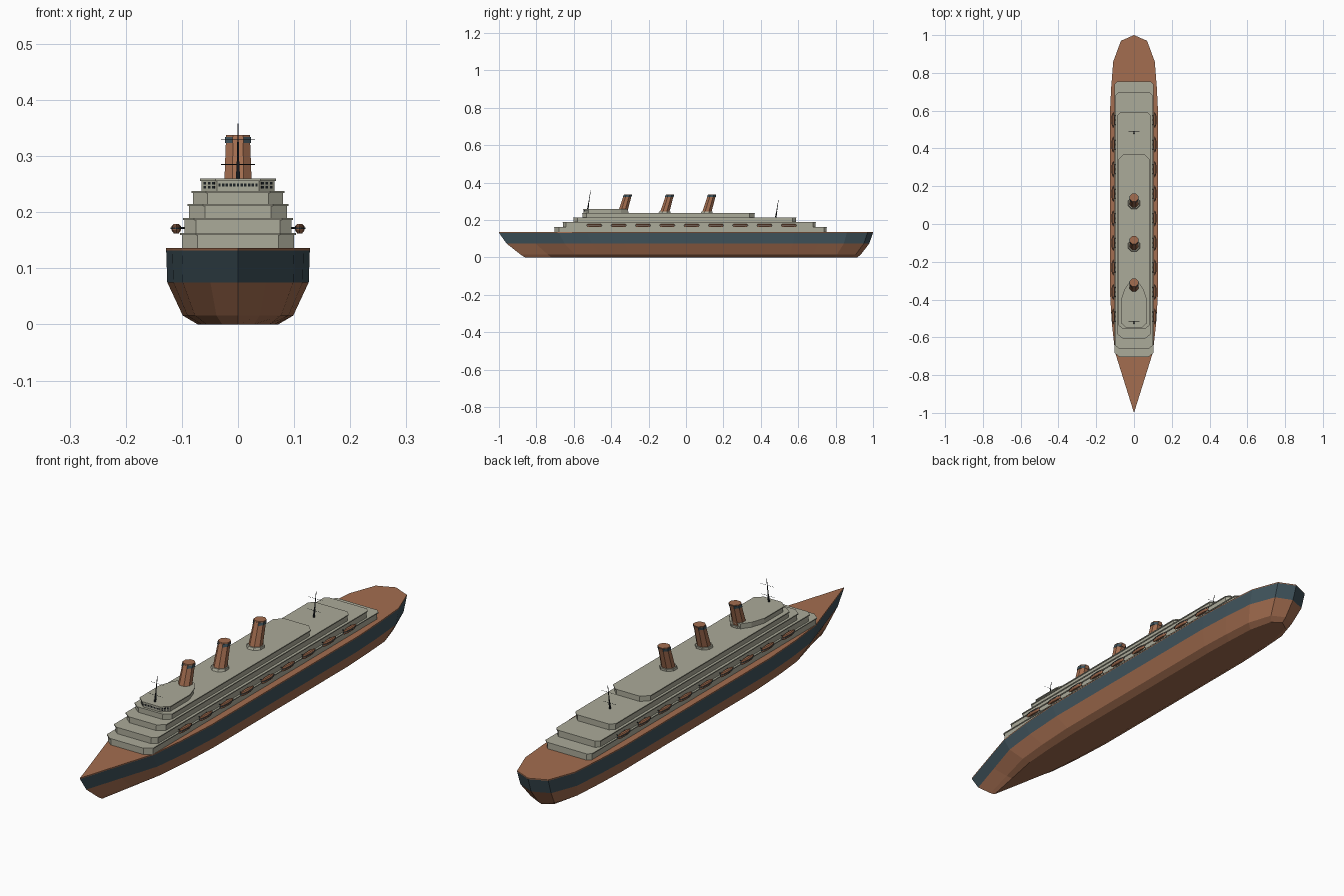
import bpy
import bmesh
from math import pi, atan2
from mathutils import Vector, Matrix

cube = bpy.data.objects.get("Cube")
if cube:
    bpy.data.objects.remove(cube)


def material(name, rgb):
    m = bpy.data.materials.new(name)
    m.use_nodes = True
    m.diffuse_color = (*rgb, 1)
    m.node_tree.nodes["Principled BSDF"].inputs["Base Color"].default_value = (*rgb, 1)
    return m


BROWN = material("red brown", (0.37, 0.155, 0.08))
NAVY = material("dark slate blue", (0.05, 0.085, 0.105))
GREY = material("warm grey", (0.41, 0.405, 0.32))
BLACK = material("near black", (0.012, 0.015, 0.018))


def finish(bm, name, *mats):
    bmesh.ops.recalc_face_normals(bm, faces=bm.faces)
    mesh = bpy.data.meshes.new(name)
    bm.to_mesh(mesh)
    bm.free()
    for m in mats:
        mesh.materials.append(m)
    ob = bpy.data.objects.new(name, mesh)
    bpy.context.collection.objects.link(ob)
    return ob


def loft(bm, rings):
    """Skin a stack of equal closed rings and cap both ends."""
    loops = [[bm.verts.new(p) for p in ring] for ring in rings]
    n = len(loops[0])
    for a, b in zip(loops, loops[1:]):
        for i in range(n):
            j = (i + 1) % n
            bm.faces.new((a[i], a[j], b[j], b[i]))
    bm.faces.new(loops[0][::-1])
    bm.faces.new(loops[-1])


def mirrored(half):
    """Close a bow-to-stern half outline across the centreline."""
    return half + [(-x, y) for x, y in reversed(half) if x > 0]


def rod(bm, start, end, r1, r2, sides=6):
    a, b = Vector(start), Vector(end)
    turn = (b - a).to_track_quat('Z', 'Y').to_matrix().to_4x4()
    bmesh.ops.create_cone(bm, cap_ends=True, segments=sides, radius1=r1, radius2=r2,
                          depth=(b - a).length,
                          matrix=Matrix.Translation((a + b) / 2) @ turn)


def box(bm, centre, size, angle=0):
    bmesh.ops.create_cube(bm, size=1, matrix=Matrix.Translation(centre)
                          @ Matrix.Rotation(angle, 4, 'Z') @ Matrix.Diagonal((*size, 1)))


# Hull: deck outline narrowed and shortened towards the keel
deck = mirrored([(0, -1), (0.05, -0.84), (0.1, -0.68), (0.117, -0.53), (0.128, -0.35),
                 (0.128, 0.58), (0.121, 0.72), (0.11, 0.86), (0.069, 0.97), (0, 1)])


def hull_ring(z, width, bow, stern):
    middle, half = (bow + stern) / 2, (stern - bow) / 2
    return [(x * width, middle + y * half, z) for x, y in deck]


bm = bmesh.new()
loft(bm, [hull_ring(0, 0.56, -0.86, 0.915), hull_ring(0.016, 0.77, -0.885, 0.935),
          hull_ring(0.075, 0.985, -0.96, 0.98), hull_ring(0.132, 1, -1, 1),
          hull_ring(0.136, 1, -1, 1)])
for f in bm.faces:
    f.material_index = int(0.08 < f.calc_center_median().z < 0.132)
finish(bm, "hull", BROWN, NAVY)


# Superstructure: stepped decks with cut corners and a thin overhanging roof
def tier(name, half, z0, z1):
    lip = 0.004
    bm = bmesh.new()
    middle = (half[0][1] + half[-1][1]) / 2
    wall = [(x - 0.003, y - 0.003 * (1 if y > middle else -1)) for x, y in half]
    loft(bm, [[(x, y, z) for x, y in mirrored(wall)] for z in (z0, z1 - lip)])
    loft(bm, [[(x, y, z) for x, y in mirrored(half)] for z in (z1 - lip, z1)])
    finish(bm, name, GREY)
    return wall


def cut_corners(width, front, back, cf, cb):
    return [(width - cf, front), (width, front + cf * 0.8),
            (width, back - cb), (width - cb, back)]


tier("first_deck", cut_corners(0.103, -0.705, 0.755, 0.028, 0.014), 0.13, 0.163)
tier("second_deck", cut_corners(0.098, -0.66, 0.695, 0.02, 0.014), 0.163, 0.19)
tier("third_deck", cut_corners(0.09, -0.605, 0.59, 0.028, 0.018), 0.19, 0.215)
tier("fourth_deck", cut_corners(0.083, -0.557, 0.37, 0.026, 0.028), 0.215, 0.238)
bridge = tier("bridge", [(0.04, -0.55), (0.068, -0.525), (0.068, -0.4),
                         (0.05, -0.345), (0.025, -0.31)], 0.238, 0.26)

# Bridge windows: thin plates along the front and the angled corners
bm = bmesh.new()
(ax, ay), (bx, by) = bridge[:2]
for i in range(11):
    box(bm, (-0.033 + i * 0.0066, ay, 0.2485), (0.0042, 0.002, 0.006))
for side in (-1, 1):
    for t in (0.22, 0.5, 0.78):
        for z in (0.2445, 0.2515):
            box(bm, (side * (ax + (bx - ax) * t), ay + (by - ay) * t, z),
                (0.006, 0.002, 0.0042), side * atan2(by - ay, bx - ax))
finish(bm, "bridge_windows", BLACK)


# Funnels: raked, eight sided, with a dark band, a cap and a grey base collar
def funnel(name, y, base, top):
    def ring(z, r):
        shift = 0.03 * (z - base) / (top - base)
        circle = [Matrix.Rotation(2 * pi * (i + 0.5) / 8, 3, 'Z') @ Vector((r, 0, 0))
                  for i in range(8)]
        return [p + Vector((0, y + shift, z)) for p in circle]

    bm = bmesh.new()
    loft(bm, [ring(base, 0.027), ring(top - 0.015, 0.0235)])
    loft(bm, [ring(top - 0.004, 0.0235), ring(top, 0.0235)])
    loft(bm, [ring(top - 0.015, 0.025), ring(top - 0.004, 0.025)])
    for f in bm.faces:
        f.material_index = int(top - 0.0151 < f.calc_center_median().z < top - 0.0039
                               and max(abs(v.co.x) for v in f.verts) > 0.0226)
    finish(bm, name, BROWN, NAVY)
    bm = bmesh.new()
    loft(bm, [ring(base, 0.034), ring(base + 0.009, 0.032)])
    finish(bm, name + "_collar", GREY)


funnel("front_funnel", -0.34, 0.238, 0.338)
funnel("middle_funnel", -0.115, 0.238, 0.338)
funnel("rear_funnel", 0.11, 0.238, 0.338)

# Masts with two thin crossbars
for name, y, z in (("front_mast", -0.525, 0.26), ("rear_mast", 0.48, 0.215)):
    bm = bmesh.new()
    rod(bm, (0, y, z), (0, y + 0.015, z + 0.098), 0.0028, 0.0009)
    rod(bm, (0, y, z), (0, y + 0.005, z + 0.03), 0.004, 0.003)
    for h in (0.025, 0.07):
        yy = y + 0.015 * h / 0.098
        rod(bm, (-0.03, yy, z + h), (0.03, yy, z + h), 0.0006, 0.0006, 4)
    finish(bm, name, BLACK)

# Lifeboats: pointed hulls with a dark gunwale, hung on davits along both sides
boat = mirrored([(0, -0.043), (0.007, -0.028), (0.0095, 0), (0.007, 0.028), (0, 0.043)])


def boat_ring(cx, cy, z, width, length):
    return [(cx + x * width, cy + y * length, z) for x, y in boat]


for side, label in ((1, "left"), (-1, "right")):
    boats, rims, davits = bmesh.new(), bmesh.new(), bmesh.new()
    for i in range(9):
        x, y = side * 0.11, -0.49 + i * 0.13
        loft(boats, [boat_ring(x, y, 0.162, 0.45, 0.8), boat_ring(x, y, 0.168, 0.9, 0.95),
                     boat_ring(x, y, 0.175, 0.9, 0.95), boat_ring(x, y, 0.179, 0.5, 0.8)])
        loft(rims, [boat_ring(x, y, z, 1.05, 1) for z in (0.1705, 0.173)])
        for end in (-0.024, 0.024):
            rod(davits, (side * 0.094, y + end, 0.172), (x, y + end, 0.172), 0.0015, 0.0015, 4)
    finish(boats, label + "_lifeboats", BROWN)
    finish(rims, label + "_lifeboat_gunwales", NAVY)
    finish(davits, label + "_davits", BLACK)
